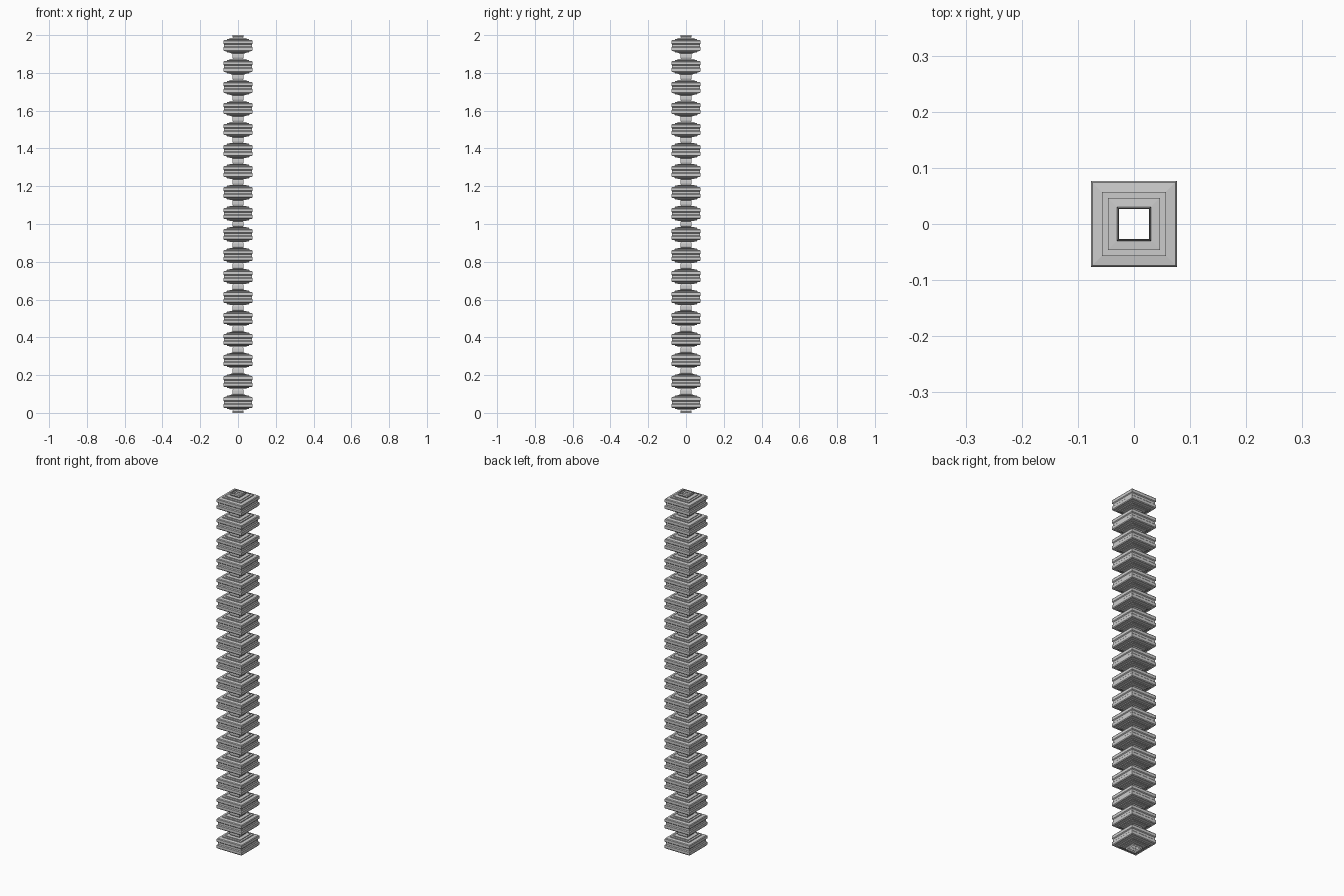
import bpy, bmesh

if "Cube" in bpy.data.objects:
    bpy.data.objects.remove(bpy.data.objects["Cube"])

COUNT = 18
PITCH = 2.0 / COUNT

# upper half of one collar: (half width, height above collar centre)
half = [(0.073, 0.006), (0.077, 0.010), (0.077, 0.025), (0.074, 0.029),
        (0.057, 0.031), (0.057, 0.036), (0.046, 0.036), (0.046, 0.040),
        (0.027, 0.041), (0.030, 0.048)]
end = (0.030, PITCH / 2)
collar = [(r, -z) for r, z in reversed(half)] + half

# full profile: collars stacked with slightly bulging necks between
profile = [(0.028, 0.0)]
for i in range(COUNT):
    c = PITCH * (i + 0.5)
    profile += [(r, c + z) for r, z in collar]
profile.append((0.028, 2.0))

# square, open-ended tube swept along the profile
bm = bmesh.new()
rings = []
for r, z in profile:
    rings.append([bm.verts.new((sx * r, sy * r, z))
                  for sx, sy in ((-1, -1), (1, -1), (1, 1), (-1, 1))])
for a, b in zip(rings, rings[1:]):
    for k in range(4):
        n = (k + 1) % 4
        bm.faces.new((a[k], a[n], b[n], b[k]))

mesh = bpy.data.meshes.new("ribbed_square_post")
bm.to_mesh(mesh)
bm.free()
post = bpy.data.objects.new("ribbed_square_post", mesh)
bpy.context.collection.objects.link(post)
